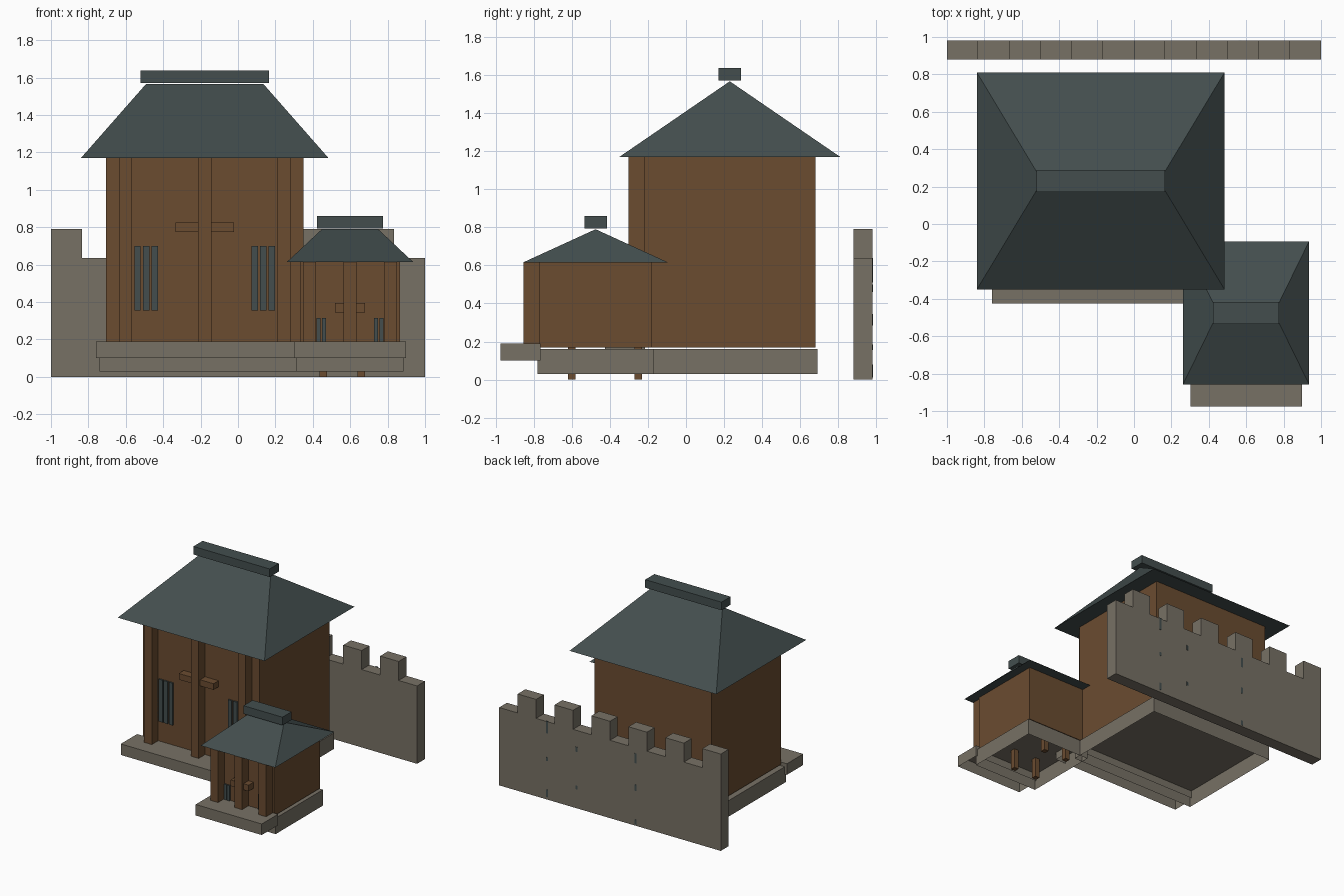
import bpy, bmesh

if "Cube" in bpy.data.objects:
    bpy.data.objects.remove(bpy.data.objects["Cube"])


def material(name, rgb):
    m = bpy.data.materials.new(name)
    m.diffuse_color = (*rgb, 1)
    m.use_nodes = True
    m.node_tree.nodes["Principled BSDF"].inputs["Base Color"].default_value = m.diffuse_color
    return m


WOOD = material("brown wood", (0.145, 0.072, 0.030))
STONE = material("grey stone", (0.185, 0.165, 0.130))
TILE = material("slate tile", (0.056, 0.076, 0.076))


def finish(name, bm, mat):
    bmesh.ops.recalc_face_normals(bm, faces=bm.faces)
    me = bpy.data.meshes.new(name)
    bm.to_mesh(me)
    bm.free()
    me.materials.append(mat)
    ob = bpy.data.objects.new(name, me)
    bpy.context.collection.objects.link(ob)
    return ob


def box(name, x, y, z, mat, open_bottom=False):
    """Box from (min, max) ranges on each axis."""
    bm = bmesh.new()
    bmesh.ops.create_cube(bm, size=1)
    for v in bm.verts:
        v.co = [r[0] + (c + 0.5) * (r[1] - r[0]) for r, c in zip((x, y, z), v.co)]
    bmesh.ops.recalc_face_normals(bm, faces=bm.faces)
    if open_bottom:
        low = [f for f in bm.faces if f.normal.z < -0.9]
        bmesh.ops.delete(bm, geom=low, context='FACES_ONLY')
    return finish(name, bm, mat)


def hip_roof(name, cx, cy, hx, hy, ridge, z0, z1):
    """Four-sided roof rising to a ridge along x."""
    bm = bmesh.new()
    a, b, c, d = [bm.verts.new((cx + sx * hx, cy + sy * hy, z0))
                  for sx, sy in ((-1, -1), (1, -1), (1, 1), (-1, 1))]
    l, r = [bm.verts.new((cx + s * ridge, cy, z1)) for s in (-1, 1)]
    for f in ((a, b, r, l), (b, c, r), (c, d, l, r), (d, a, l), (d, c, b, a)):
        bm.faces.new(f)
    return finish(name, bm, TILE)


def hall(tag, cx, cy, hx, hy, z_top, roof, cap, slab_hx, post_x, bar, window, bars):
    yf = cy - hy                                  # front wall plane
    box(tag + "_walls", (cx - hx, cx + hx), (yf, cy + hy), (0.17, z_top), WOOD)
    # stone footing and front step, both hollow underneath
    box(tag + "_footing", (cx - hx - 0.035, cx + hx + 0.035) if tag == "main"
        else (cx - hx - 0.02, cx + hx + 0.02),
        (yf - 0.01, cy + hy + 0.01), (0.03, 0.16), STONE, True)
    box(tag + "_step", (cx - slab_hx, cx + slab_hx), (yf - 0.205, yf + 0.005),
        (0.10, 0.19), STONE, True)
    # roof and ridge cap
    rx, ry, ridge, z_ridge = roof
    hip_roof(tag + "_roof", cx, cy, rx, ry, ridge, z_top, z_ridge)
    box(tag + "_ridge_cap", (cx - cap, cx + cap), (cy - 0.059, cy + 0.059),
        (z_ridge + 0.004, z_ridge + 0.07), TILE)
    # front posts
    for off in (-post_x, 0, post_x):
        box(tag + "_post", (cx + off - 0.035, cx + off + 0.035),
            (yf - 0.083, yf), (0.17, z_top), WOOD)
    # crossbar through the middle post
    bx, bz = bar
    box(tag + "_crossbar", (cx - bx, cx + bx), (yf - 0.065, yf),
        (bz - 0.025, bz + 0.025), WOOD)
    # window bars on both sides
    start, pitch, width = bars
    for s in (-1, 1):
        for i in range(4 if tag == "main" else 2):
            e = sorted(cx + s * (start + i * pitch + k) for k in (0, width))
            box(tag + "_window_bar", e, (yf - 0.012, yf), window, TILE)


hall("main", -0.178, 0.23, 0.527, 0.45, 1.17, (0.662, 0.58, 0.313, 1.567), 0.344,
     0.582, 0.423, (0.157, 0.80), (0.355, 0.70), (0.25, 0.046, 0.034))
hall("gate", 0.599, -0.475, 0.267, 0.295, 0.615, (0.337, 0.382, 0.15, 0.79), 0.176,
     0.298, 0.217, (0.081, 0.37), (0.19, 0.315), (0.128, 0.029, 0.022))

# legs of the table standing inside the gate house
for x in (0.455, 0.66):
    for y in (-0.60, -0.25):
        box("table_leg", (x - 0.02, x + 0.02), (y - 0.02, y + 0.02), (0, 0.3), WOOD)

# battlement wall: one stepped outline with alternating merlons
bm = bmesh.new()
outline = [(1, 0), (-1, 0)]
for i in range(12):
    h = 0.635 if i % 2 else 0.79
    outline += [(-1 + i / 6, h), (-1 + (i + 1) / 6, h)]
front = bm.faces.new([bm.verts.new((x, 0.88, z)) for x, z in outline])
ext = bmesh.ops.extrude_face_region(bm, geom=[front], use_keep_orig=True)
for v in ext["geom"]:
    if isinstance(v, bmesh.types.BMVert):
        v.co.y = 0.98
finish("battlement_wall", bm, STONE)

# small dark chips on the back of the battlement wall
for x, z, h in ((0.567, 0.59, 0.10), (0.567, 0.05, 0.06), (0.567, 0.33, 0.03),
                (0.30, 0.48, 0.04), (0.30, 0.17, 0.03),
                (-0.23, 0.55, 0.08), (-0.23, 0.31, 0.05), (-0.23, 0.03, 0.04)):
    box("wall_slit", (x - 0.009, x + 0.009), (0.978, 0.982),
        (z - h / 2, z + h / 2), TILE)
